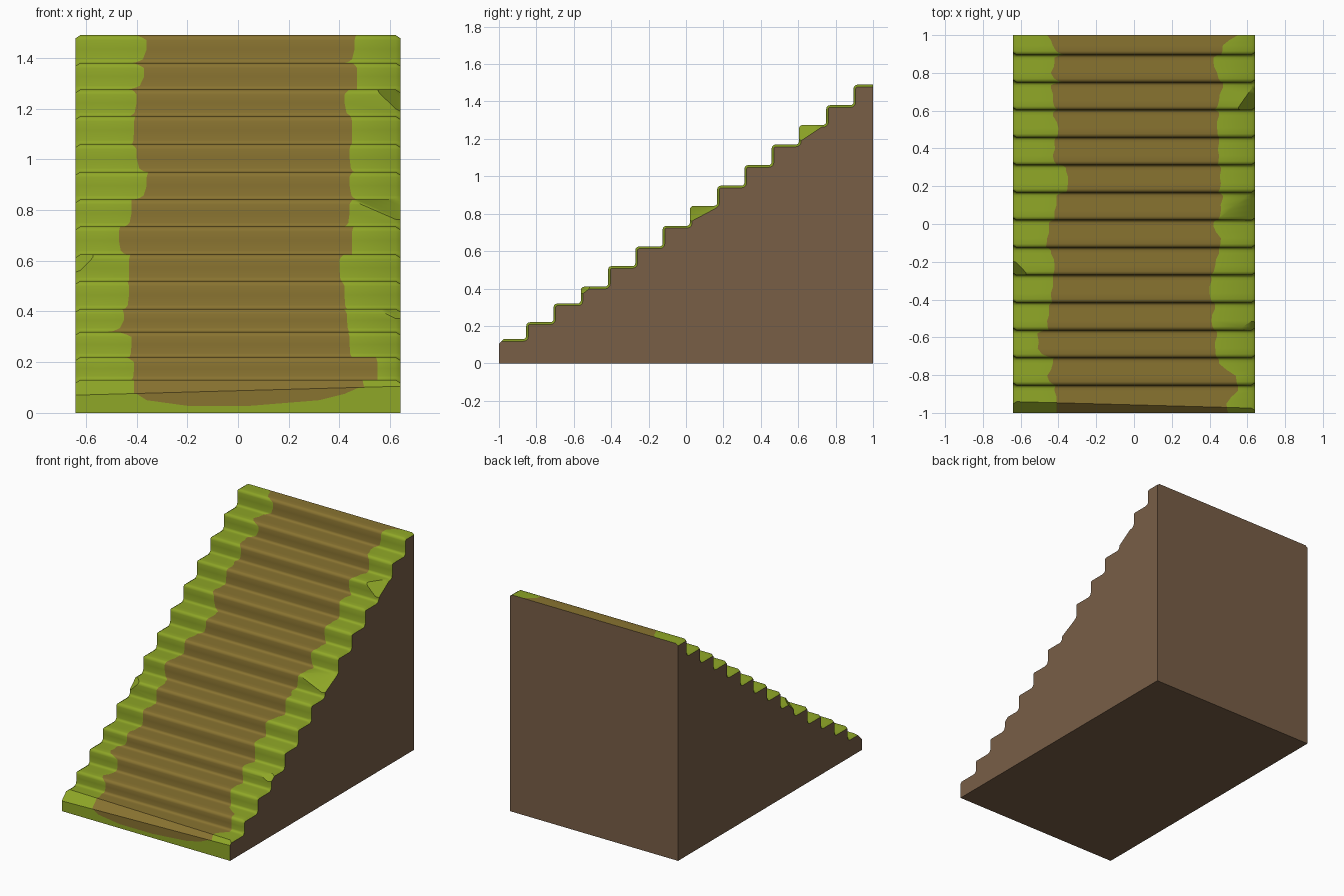
import bpy, bmesh, math
from mathutils import Vector

if "Cube" in bpy.data.objects:
    bpy.data.objects.remove(bpy.data.objects["Cube"])

W, IN, DROP = 0.64, 0.622, 0.012          # half width, bevel start, bevel drop
R_IN, R_NOSE = 0.015, 0.02                # fillet under riser, rounded nose
MOSS, PATH, DIRT = 0, 1, 2

treads = [0.13, 0.22, 0.32, 0.41, 0.52, 0.625, 0.735,
          0.842, 0.95, 1.06, 1.17, 1.275, 1.38, 1.49]
risers = [-1 + 0.1458 * i for i in range(14)] + [1.0]

# worn path edges per step: riser (l, r), tread front (l, r), tread back (l, r)
edges = [
    (-.41, .50, -.41, .49, -.42, .55), (-.41, .55, -.46, .54, -.43, .45),
    (-.42, .44, -.51, .43, -.51, .44), (-.45, .43, -.46, .41, -.45, .43),
    (-.43, .42, -.44, .40, -.43, .41), (-.43, .40, -.42, .43, -.44, .45),
    (-.47, .45, -.46, .46, -.45, .42), (-.42, .44, -.42, .46, -.41, .47),
    (-.36, .44, -.35, .46, -.36, .46), (-.40, .44, -.43, .45, -.42, .45),
    (-.41, .45, -.40, .44, -.43, .45), (-.40, .42, -.43, .45, -.44, .47),
    (-.37, .47, -.44, .44, -.42, .42), (-.36, .46, -.43, .47, -.46, .55)]


def material(name, rgb):
    m = bpy.data.materials.new(name)
    m.diffuse_color = (*rgb, 1)
    m.use_nodes = True
    m.node_tree.nodes["Principled BSDF"].inputs["Base Color"].default_value = m.diffuse_color
    return m


# Stair profile rows: (y, z, normal y, normal z, path left, path right)
rows = [(-1, z, 0, 0, l, r) for z, l, r in
        [(0, -.2, .05), (.028, -.2, .05), (.05, -.36, .32), (.075, -.4, .42)]]
for i, z in enumerate(treads):
    y, rl, rr, fl, fr, bl, br = risers[i], *edges[i]
    if i:
        z0 = treads[i - 1]
        pl, pr = edges[i - 1][4:]
        for k in range(4):
            a = math.radians(30 * k)
            t = k / 4
            rows.append((y - R_IN + R_IN * math.sin(a), z0 + R_IN - R_IN * math.cos(a),
                         -math.sin(a), math.cos(a), pl + (rl - pl) * t, pr + (rr - pr) * t))
        rows.append((y, (z + z0) / 2, -1, 0, rl, rr))
    for k in range(4):
        a = math.radians(30 * k)
        t = k / 4
        n = -math.cos(a) if i else 0
        rows.append((y + R_NOSE - R_NOSE * math.cos(a), z - R_NOSE + R_NOSE * math.sin(a),
                     n, math.sin(a), rl + (fl - rl) * t, rr + (fr - rr) * t))
    end = risers[i + 1] - (0.03 if i < 13 else 0)
    rows.append((y + 0.05, z, 0, 1, fl, fr))
    rows.append(((y + 0.05 + end) / 2, z, 0, 1, (fl + bl) / 2 + .006, (fr + br) / 2 - .006))
    rows.append((end, z, 0, 1, bl, br))

# Stepped surface
bm = bmesh.new()
grid = []
for y, z, ny, nz, l, r in rows:
    row = []
    for x in (-W, -IN, l, r, IN, W):
        d = DROP if abs(x) == W else 0
        row.append(bm.verts.new((x, y - ny * d, z - nz * d)))
    grid.append(row)
for i in range(len(grid) - 1):
    for j in range(5):
        f = bm.faces.new((grid[i][j], grid[i][j + 1], grid[i + 1][j + 1], grid[i + 1][j]))
        f.material_index = PATH if j == 2 and i > 0 else MOSS

# Earth sides, back and underside
bl = bm.verts.new((-W, 1, 0))
br = bm.verts.new((W, 1, 0))
for loop in ([row[0] for row in grid] + [bl],
             [row[-1] for row in grid] + [br],
             grid[-1] + [br, bl],
             grid[0] + [br, bl]):
    bm.faces.new(loop).material_index = DIRT


def chip(step, a, b, c):
    """Flatten everything on one step that rises above the plane a-b-c."""
    a, b, c = Vector(a), Vector(b), Vector(c)
    n = (b - a).cross(c - a).normalized()
    if n.z < 0:
        n = -n
    lo, hi = risers[step] - 0.005, risers[step + 1] - R_IN + 0.002

    def step_faces():
        return [f for f in bm.faces if f.material_index != DIRT
                and lo < f.calc_center_median().y < hi]
    fs = step_faces()
    geom = fs + list({e for f in fs for e in f.edges}) + list({v for f in fs for v in f.verts})
    bmesh.ops.bisect_plane(bm, geom=geom, dist=1e-5, plane_co=a, plane_no=n)
    for v in {v for f in step_faces() for v in f.verts}:
        d = (v.co - a).dot(n)
        if d > 1e-5 and v.co.y < hi:
            v.co.z -= d / n.z


# Broken corners and the sloping front lip
chip(7, (.44, .02, .842), (.64, .02, .755), (.64, .165, .832))
chip(11, (.54, .60, 1.275), (.64, .60, 1.18), (.64, .735, 1.27))
chip(3, (.55, -.56, .41), (.64, -.56, .365), (.64, -.51, .405))
chip(5, (-.56, -.27, .625), (-.64, -.27, .545), (-.64, -.19, .62))
chip(0, (-.64, -1, .07), (-.64, -.94, .13), (.64, -.975, .13))

bmesh.ops.remove_doubles(bm, verts=bm.verts, dist=1e-4)
bmesh.ops.recalc_face_normals(bm, faces=bm.faces)
mesh = bpy.data.meshes.new("earth_stairs")
bm.to_mesh(mesh)
bm.free()
mesh.materials.append(material("moss_green", (.275, .385, .020)))
mesh.materials.append(material("worn_path_brown", (.250, .172, .030)))
mesh.materials.append(material("earth_brown", (.190, .113, .062)))

stairs = bpy.data.objects.new("earth_stairs", mesh)
bpy.context.collection.objects.link(stairs)
bpy.context.view_layer.objects.active = stairs
stairs.select_set(True)
bpy.ops.object.shade_smooth_by_angle(angle=math.radians(35))
